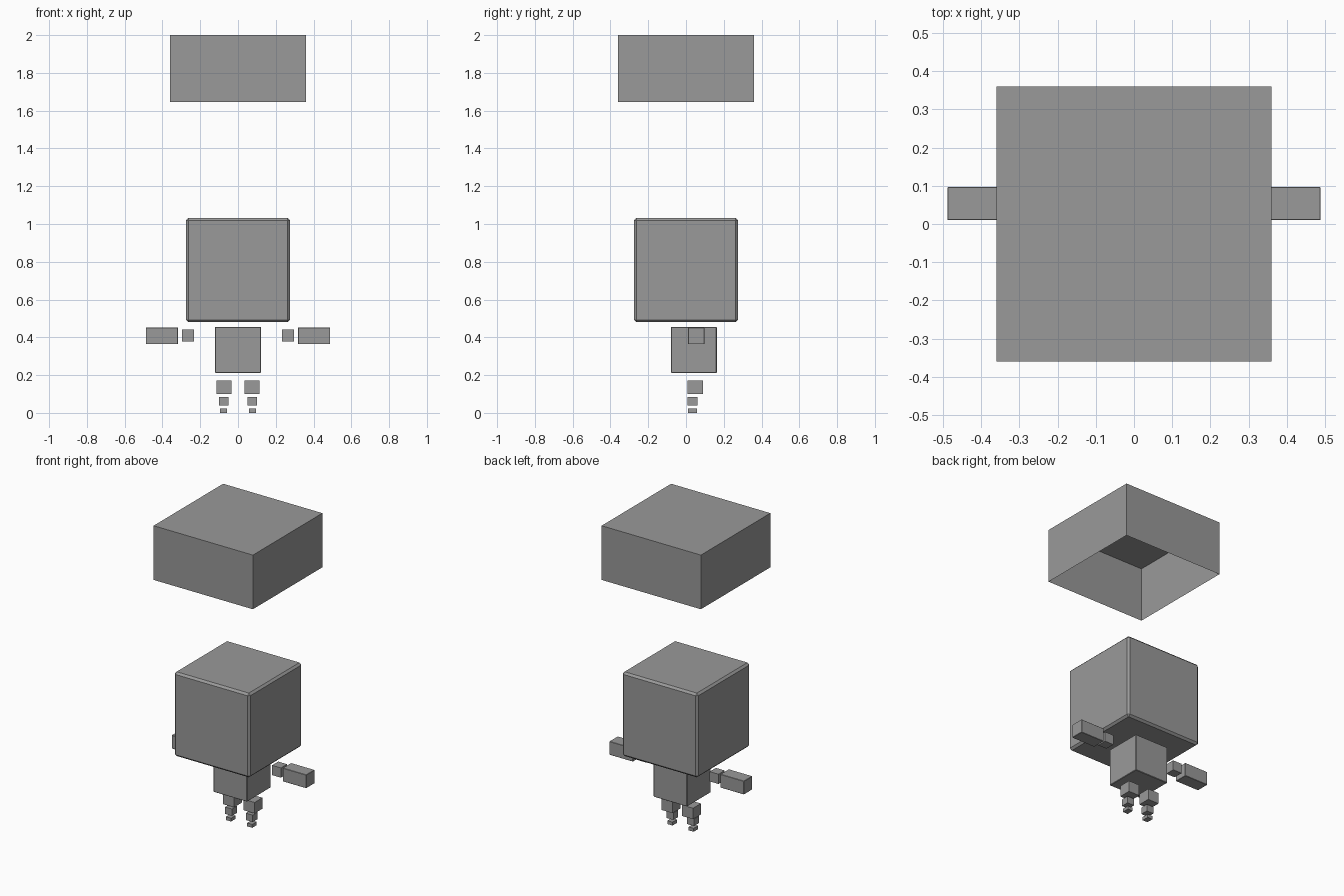
import bpy, bmesh

if "Cube" in bpy.data.objects:
    bpy.data.objects.remove(bpy.data.objects["Cube"])

grey = bpy.data.materials.new("plain_grey")
grey.diffuse_color = (0.32, 0.32, 0.32, 1)
grey.use_nodes = True
grey.node_tree.nodes["Principled BSDF"].inputs["Base Color"].default_value = grey.diffuse_color


def box(name, x, y, z, bevel=0.0, open_bottom=False):
    """Box from (min, max) ranges, optionally chamfered or without its floor."""
    bm = bmesh.new()
    bmesh.ops.create_cube(bm, size=1)
    for v in bm.verts:
        v.co = [r[0] if c < 0 else r[1] for c, r in zip(v.co, (x, y, z))]
    bm.normal_update()
    if open_bottom:
        floor = [f for f in bm.faces if f.normal.z < -0.5]
        bmesh.ops.delete(bm, geom=floor, context='FACES_ONLY')
    if bevel:
        bmesh.ops.bevel(bm, geom=bm.edges[:], offset=bevel, segments=1,
                        affect='EDGES', profile=0.5)
    mesh = bpy.data.meshes.new(name)
    bm.to_mesh(mesh)
    bm.free()
    mesh.materials.append(grey)
    obj = bpy.data.objects.new(name, mesh)
    bpy.context.collection.objects.link(obj)
    return obj


def pair(name, x, y, z, bevel=0.0):
    """The same box on the right and mirrored on the left."""
    box(name + "_right", x, y, z, bevel)
    box(name + "_left", (-x[1], -x[0]), y, z, bevel)


# Floating hat: thin shell, open underneath
box("hat", (-0.36, 0.36), (-0.36, 0.36), (1.645, 2.0), open_bottom=True)

# Head with chamfered edges, and body
box("head", (-0.275, 0.275), (-0.275, 0.275), (0.48, 1.032), 0.013)
box("body", (-0.122, 0.122), (-0.08, 0.163), (0.212, 0.456), 0.003)

# Arms
pair("upper_arm", (0.232, 0.296), (0.022, 0.086), (0.378, 0.442))
pair("forearm", (0.317, 0.488), (0.01, 0.097), (0.364, 0.452), 0.002)

# Legs
pair("thigh", (0.035, 0.114), (0.009, 0.09), (0.10, 0.172))
pair("shin", (0.05, 0.10), (0.009, 0.06), (0.04, 0.085))
pair("foot", (0.058, 0.095), (0.011, 0.057), (0.0, 0.022))
